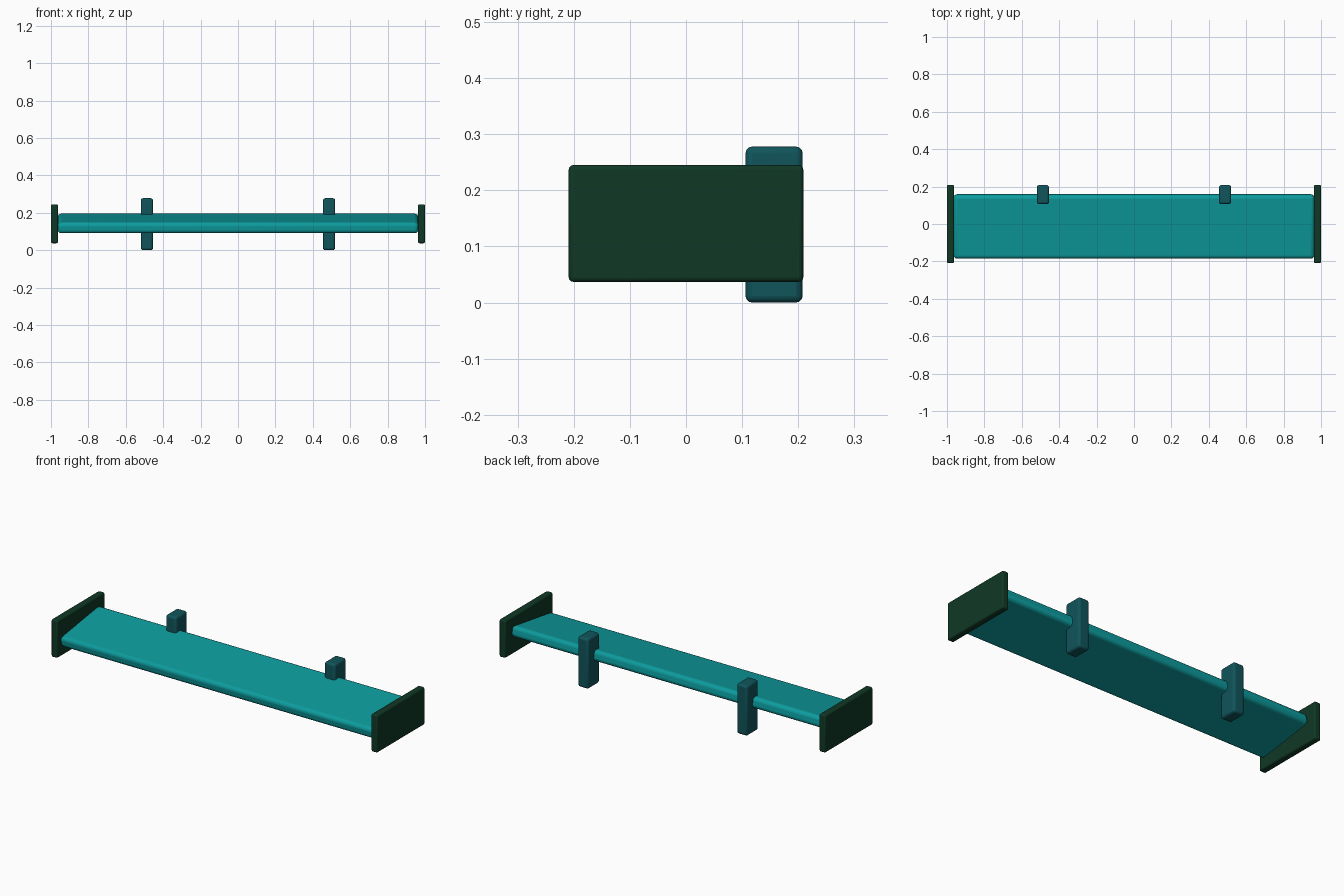
import bpy
import math

default = bpy.data.objects.get("Cube")
if default:
    bpy.data.objects.remove(default, do_unlink=True)


def make_material(name, color):
    mat = bpy.data.materials.new(name)
    mat.use_nodes = True
    mat.diffuse_color = (*color, 1)
    mat.node_tree.nodes["Principled BSDF"].inputs["Base Color"].default_value = (*color, 1)
    return mat


def rounded_box(name, size, center, radius, segments, mat, tilt=0.0):
    bpy.ops.mesh.primitive_cube_add(size=1, location=center)
    obj = bpy.context.object
    obj.name = name
    obj.scale = size
    bpy.ops.object.transform_apply(location=False, rotation=False, scale=True)
    obj.rotation_euler.x = tilt
    bevel = obj.modifiers.new("rounded_edges", 'BEVEL')
    bevel.width = radius
    bevel.segments = segments
    bevel.limit_method = 'ANGLE'
    obj.data.materials.append(mat)
    bpy.ops.object.shade_smooth_by_angle(angle=math.radians(35))
    return obj


teal = make_material("teal", (0.004, 0.33, 0.34))
dark_teal = make_material("dark_teal", (0.005, 0.09, 0.105))
dark_green = make_material("dark_green", (0.005, 0.04, 0.019))

# Tilted wing blade, higher at the back, its ends sunk into the end plates
rounded_box("wing_blade", (1.93, 0.345, 0.06), (0, -0.013, 0.143), 0.02, 4,
            teal, math.radians(8.5))

# End plates and mounting brackets, one of each per side
for side, sign in (("left", 1), ("right", -1)):
    rounded_box(side + "_end_plate", (0.038, 0.418, 0.208),
                (sign * 0.981, 0, 0.141), 0.008, 3, dark_green)
    rounded_box(side + "_bracket", (0.065, 0.102, 0.278),
                (sign * 0.487, 0.157, 0.139), 0.012, 3, dark_teal)
